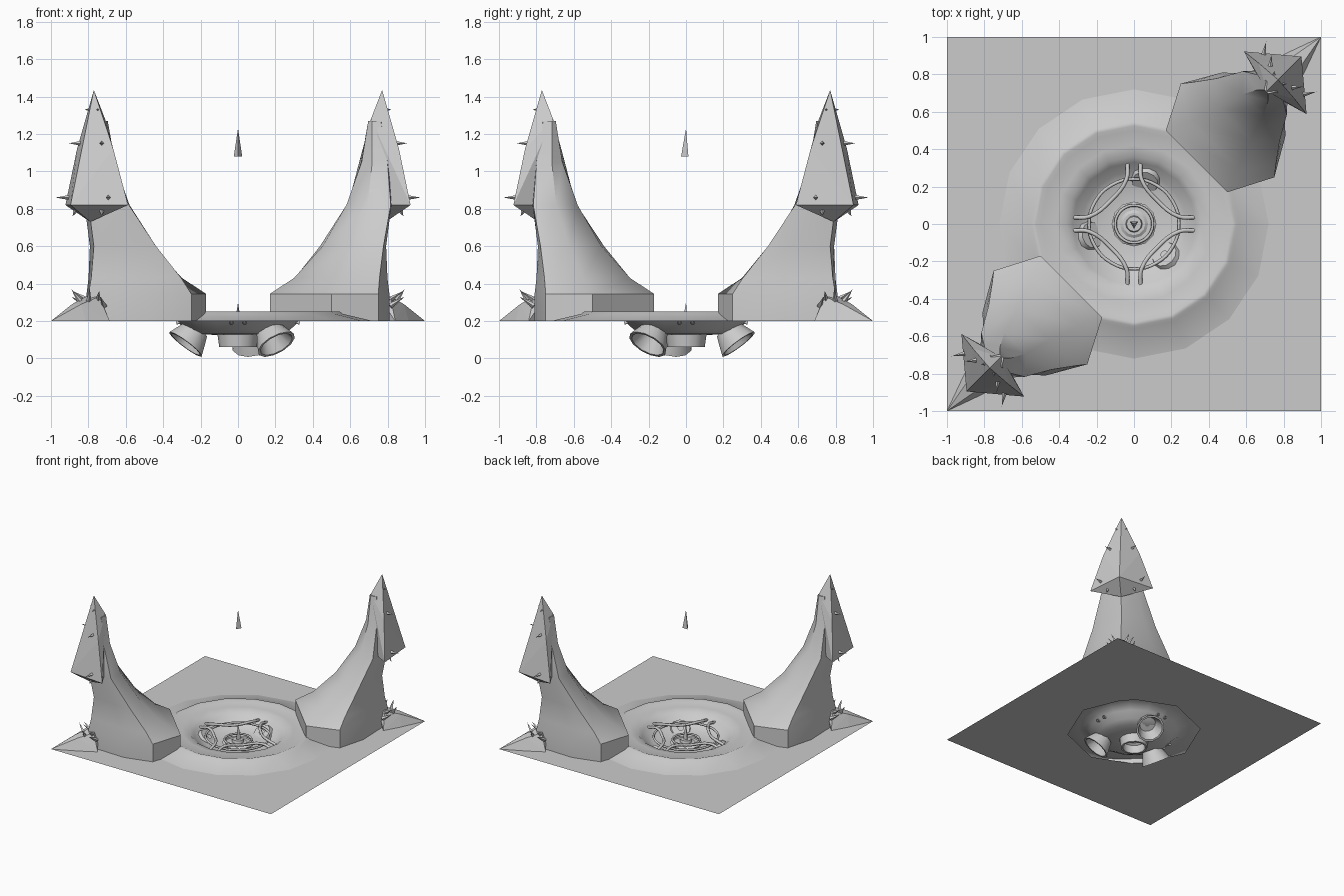
import bpy, bmesh, math
from mathutils import Vector, Matrix

cube = bpy.data.objects.get("Cube")
if cube:
    bpy.data.objects.remove(cube, do_unlink=True)

grey = bpy.data.materials.new("stone_grey")
grey.use_nodes = True
grey.diffuse_color = (0.6, 0.6, 0.6, 1)
grey.node_tree.nodes["Principled BSDF"].inputs["Base Color"].default_value = (0.6, 0.6, 0.6, 1)


def finish(name, bm, smooth=None, normals=True):
    if normals:
        bmesh.ops.recalc_face_normals(bm, faces=bm.faces)
    mesh = bpy.data.meshes.new(name)
    bm.to_mesh(mesh)
    bm.free()
    mesh.materials.append(grey)
    ob = bpy.data.objects.new(name, mesh)
    bpy.context.collection.objects.link(ob)
    if smooth:
        bpy.ops.object.select_all(action='DESELECT')
        ob.select_set(True)
        bpy.context.view_layer.objects.active = ob
        bpy.ops.object.shade_smooth_by_angle(angle=math.radians(smooth))
    return ob


def loft(bm, rings, close=True):
    """Skin a list of point rings with quads."""
    rows = [[bm.verts.new(p) for p in ring] for ring in rings]
    n = len(rows[0])
    for a, b in zip(rows, rows[1:]):
        for i in range(n):
            bm.faces.new((a[i], a[(i + 1) % n], b[(i + 1) % n], b[i]))
    if close:
        bm.faces.new(rows[0])
        bm.faces.new(rows[-1])


def lathe(name, profile, sides, smooth, close=False, flip=False):
    bm = bmesh.new()
    turn = [2 * math.pi * i / sides for i in range(sides)]
    loft(bm, [[(r * math.cos(t), r * math.sin(t), z) for t in turn] for r, z in profile], close)
    return finish(name, bm, smooth)


def hull(name, points):
    bm = bmesh.new()
    for p in points:
        bm.verts.new(p)
    res = bmesh.ops.convex_hull(bm, input=bm.verts)
    loose = [v for v in bm.verts if not v.link_faces]
    bmesh.ops.delete(bm, geom=loose, context='VERTS')
    return finish(name, bm)


def spike(name, base, tip, radius, sides=4):
    base, tip = Vector(base), Vector(tip)
    d = tip - base
    bm = bmesh.new()
    m = Matrix.Translation((base + tip) / 2) @ d.to_track_quat('Z', 'Y').to_matrix().to_4x4()
    bmesh.ops.create_cone(bm, cap_ends=True, segments=sides, radius1=radius,
                          radius2=0, depth=d.length, matrix=m)
    return finish(name, bm)


def tube(name, points, radius, cyclic=False):
    cu = bpy.data.curves.new(name, 'CURVE')
    cu.dimensions = '3D'
    cu.bevel_depth = radius
    cu.bevel_resolution = 1
    cu.resolution_u = 4
    sp = cu.splines.new('BEZIER')
    sp.bezier_points.add(len(points) - 1)
    for bp, p in zip(sp.bezier_points, points):
        bp.co = p
        bp.handle_left_type = bp.handle_right_type = 'AUTO'
    sp.use_cyclic_u = cyclic
    cu.materials.append(grey)
    ob = bpy.data.objects.new(name, cu)
    bpy.context.collection.objects.link(ob)
    return ob


def circle(r, z, n=12):
    return [(r * math.cos(2 * math.pi * i / n), r * math.sin(2 * math.pi * i / n), z) for i in range(n)]


# Ground sheet with an octagonal opening
bm = bmesh.new()
for loop in ([(-1, -1, .2), (1, -1, .2), (1, 1, .2), (-1, 1, .2)], circle(.5, .2, 8)):
    vs = [bm.verts.new(p) for p in loop]
    for a, b in zip(vs, vs[1:] + vs[:1]):
        bm.edges.new((a, b))
bmesh.ops.triangle_fill(bm, edges=bm.edges, use_beauty=True, normal=(0, 0, 1))
finish("ground", bm, normals=False)

# Raised crater ring running down into the basin
lathe("crater", [(.72, .2), (.56, .238), (.545, .25), (.525, .25), (.5, .24), (.42, .238),
                 (.36, .225), (.33, .2), (.28, .155), (.23, .13), (.11, .125)], 16, 40)

# Centre socket below, with stepped rings and a spire
lathe("centre_socket", [(.11, .13), (.1, .06), (.085, .06), (.09, .13)], 12, 30)
lathe("centre_steps", [(.12, .14), (.1, .15), (.09, .13), (.06, .15), (.045, .15), (.04, .17),
                       (.02, .17)], 12, 30, close=True)
spike("centre_spire", (0, 0, .15), (0, 0, .3), .026, 3).rotation_euler.z = 0
spike("floating_spike", (0, 0, 1.08), (0, 0, 1.23), .026, 3)

# Three flared nozzles under the basin
for k in range(3):
    a = math.radians(75 + 120 * k)
    ob = lathe("nozzle", [(.02, -.1), (.07, -.1), (.095, -.04), (.11, 0), (.095, 0), (.06, -.08),
                          (.02, -.08)], 12, 40)
    out = Vector((math.cos(a), math.sin(a), 0))
    ob.rotation_euler = (out * .61 - Vector((0, 0, .79))).to_track_quat('Z', 'Y').to_euler()
    ob.location = out * .29 + Vector((0, 0, .075))

# Pipe cage over the basin
tube("cage_ring", circle(.24, .19), .009, True)
tube("inner_cage_ring", circle(.1, .165), .008, True)
for k in range(4):
    rot = Matrix.Rotation(k * math.pi / 2, 3, 'Z')
    path = [(.33, .035, .19), (.24, .04, .21), (.125, .125, .2), (.04, .24, .21), (.035, .33, .19)]
    tube("cage_arc", [rot @ Vector(p) for p in path], .011)

# Horn rows: height, inner edge (out, half width), side, rear, outer ridge
ROWS = [(.2, .474, .233, .707, .354, .905, .24, 1.13),
        (.345, .474, .233, .707, .354, .905, .24, 1.13),
        (.43, .6, .176, .75, .32, .92, .21, 1.11),
        (.6, .76, .12, .86, .24, .96, .16, 1.09),
        (.82, .9, .08, .99, .165, 1.04, .12, 1.13),
        (1.05, .975, .04, 1.03, .1, 1.06, .08, 1.12),
        (1.27, 1.0, .015, 1.04, .04, 1.06, .03, 1.09)]


def side_pair(point):
    u, v, z = point
    return [(u, v, z), (u, -v, z)]


for k in range(2):
    place = Matrix.Rotation(math.pi / 4 + k * math.pi, 4, 'Z')
    parts = []

    # Curved horn body
    bm = bmesh.new()
    loft(bm, [[(a, -b, z), (c, -d, z), (e, -f, z), (g, 0, z), (e, f, z), (c, d, z), (a, b, z)]
              for z, a, b, c, d, e, f, g in ROWS])
    parts.append(finish("horn", bm, 38))

    # Pointed barbed head
    parts.append(hull("horn_head", [(1.09, 0, 1.435), (1.266, 0, .82), (1.117, 0, .73), (1.0, 0, .82),
                                    (1.005, 0, 1.28)]
                      + side_pair((1.068, .237, .82)) + side_pair((1.08, .137, 1.12))))
    studs = [((1.13, .15, .86), (1.19, .19, .86)), ((1.11, .08, 1.15), (1.16, .12, 1.15)),
             ((1.08, .02, 1.33), (1.11, .05, 1.33)), ((1.13, .1, .79), (1.14, .11, .76))]
    for base, tip in studs:
        for b, t in zip(side_pair(base), side_pair(tip)):
            parts.append(spike("head_stud", b, t, .013))

    # Root reaching to the ground corner, with thorns
    parts.append(hull("corner_root", [(1.414, 0, .2), (1.06, 0, .33)] + side_pair((1.22, .07, .2))
                      + side_pair((1.08, .11, .2)) + side_pair((1.22, .035, .29))
                      + side_pair((1.1, .05, .33))))
    for base, tip in [((1.16, .03, .3), (1.19, .07, .37)), ((1.1, .04, .31), (1.15, .1, .36)),
                      ((1.08, .07, .28), (1.15, .11, .33))]:
        for b, t in zip(side_pair(base), side_pair(tip)):
            parts.append(spike("root_thorn", b, t, .016))

    for ob in parts:
        ob.matrix_world = place
